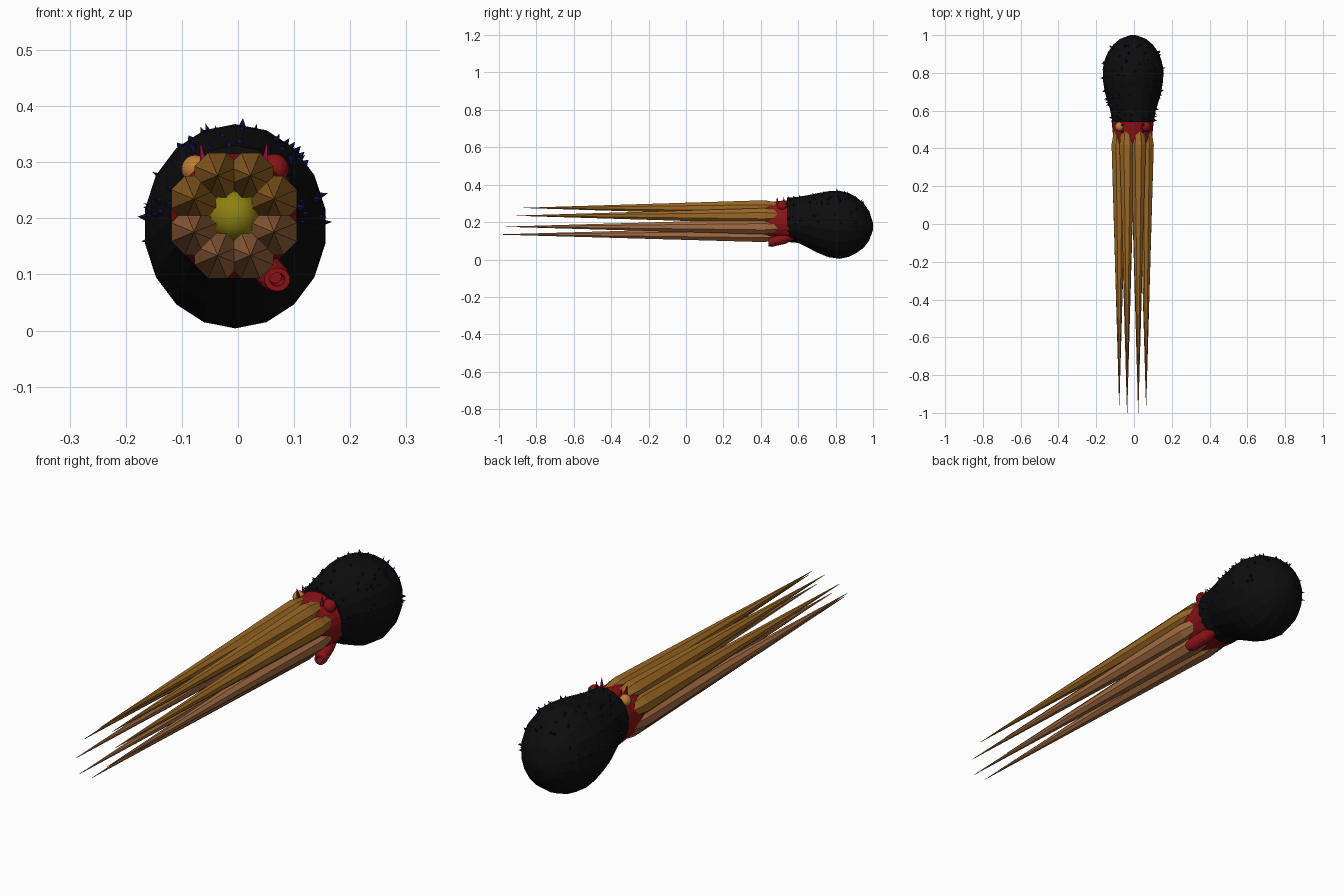
import bpy, bmesh, math, random
from mathutils import Vector

cube = bpy.data.objects.get("Cube")
if cube:
    bpy.data.objects.remove(cube, do_unlink=True)


def material(name, rgb):
    m = bpy.data.materials.new(name)
    m.use_nodes = True
    m.diffuse_color = (*rgb, 1)
    bsdf = m.node_tree.nodes["Principled BSDF"]
    bsdf.inputs["Base Color"].default_value = (*rgb, 1)
    return m


BLACK = material("black skin", (0.004, 0.004, 0.004))
NAVY = material("navy bristle", (0.006, 0.006, 0.06))
GOLD = material("golden brown", (0.33, 0.14, 0.018))
COPPER = material("copper brown", (0.37, 0.15, 0.055))
RED = material("deep red", (0.25, 0.006, 0.008))
CRIMSON = material("crimson", (0.28, 0.004, 0.04))
YELLOW = material("mouth yellow", (0.27, 0.22, 0.006))
ORANGE = material("eye orange", (0.5, 0.2, 0.035))

CX, CZ = -0.007, 0.205   # axis of the arm ring


def finish(name, bm, mat, smooth=False):
    bmesh.ops.recalc_face_normals(bm, faces=bm.faces)
    me = bpy.data.meshes.new(name)
    bm.to_mesh(me)
    bm.free()
    me.materials.append(mat)
    ob = bpy.data.objects.new(name, me)
    bpy.context.collection.objects.link(ob)
    if smooth:
        for p in me.polygons:
            p.use_smooth = True
    return ob


def loft(name, rings, sides, mat, smooth=False):
    """Skin a row of (x, y, z, x radius, z radius) rings, capped at both ends."""
    bm = bmesh.new()
    loops = []
    for x, y, z, rx, rz in rings:
        angles = [math.tau * (i + 0.5) / sides for i in range(sides)]
        loops.append([bm.verts.new((x + rx * math.cos(a), y, z + rz * math.sin(a)))
                      for a in angles])
    for a, b in zip(loops, loops[1:]):
        for i in range(sides):
            j = (i + 1) % sides
            bm.faces.new((a[i], a[j], b[j], b[i]))
    bm.faces.new(loops[0])
    bm.faces.new(loops[-1])
    return finish(name, bm, mat, smooth)


def ball(name, centre, radius, mat):
    bm = bmesh.new()
    bmesh.ops.create_uvsphere(bm, u_segments=20, v_segments=12, radius=radius)
    bmesh.ops.translate(bm, vec=centre, verts=bm.verts)
    return finish(name, bm, mat, True)


def add_spike(bm, base, direction, radius, height):
    d = Vector(direction).normalized()
    made = bmesh.ops.create_cone(bm, segments=4, cap_ends=True, radius1=radius,
                                 radius2=0, depth=height)["verts"]
    bmesh.ops.rotate(bm, verts=made, matrix=d.to_track_quat('Z', 'Y').to_matrix())
    bmesh.ops.translate(bm, verts=made, vec=Vector(base) + d * height * 0.4)


# Rounded body: y, half width, middle height, half height
profile = [(0.54, 0.112, 0.212, 0.118), (0.60, 0.122, 0.212, 0.123),
           (0.65, 0.138, 0.204, 0.140), (0.70, 0.152, 0.196, 0.158),
           (0.76, 0.162, 0.189, 0.176), (0.82, 0.163, 0.186, 0.182),
           (0.87, 0.152, 0.185, 0.171), (0.91, 0.135, 0.184, 0.150),
           (0.95, 0.106, 0.182, 0.119), (0.98, 0.070, 0.180, 0.078),
           (1.00, 0.015, 0.178, 0.018)]
loft("body", [(-0.005, y, z, rx, rz) for y, rx, z, rz in profile], 18, BLACK)

# Bristles scattered over the upper half of the body
random.seed(4)
bm = bmesh.new()
for k in range(90):
    (y0, rx0, z0, rz0), (y1, rx1, z1, rz1) = random.choice(
        list(zip(profile[:8], profile[1:9])))
    t = random.random()
    rx, rz = rx0 + (rx1 - rx0) * t, rz0 + (rz1 - rz0) * t
    a = math.radians(random.uniform(-10, 190))
    base = (-0.005 + rx * math.cos(a) * 0.985, y0 + (y1 - y0) * t,
            z0 + (z1 - z0) * t + rz * math.sin(a) * 0.985)
    slope = (rx0 - rx1) / (y1 - y0)
    add_spike(bm, base, (math.cos(a), slope, math.sin(a)),
              random.uniform(0.004, 0.008), random.uniform(0.008, 0.018))
finish("bristles", bm, NAVY)

# Collar joining the body to the arms
loft("collar", [(CX, y, CZ, r, r) for y, r in
                ((0.38, 0.085), (0.41, 0.098), (0.48, 0.106), (0.55, 0.113))], 24, RED)

# Eight tapered arms, the lower ones longer
for k in range(8):
    a = math.radians(22.5 + 45 * k)
    x, z = CX + 0.077 * math.cos(a), CZ + 0.077 * math.sin(a)
    tip = -1.0 + (z - 0.134) * 0.92
    loft(f"arm_{k + 1}", [(x, tip, z, 0.0008, 0.0008), (x, 0.42, z, 0.044, 0.044),
                          (x, 0.47, z, 0.035, 0.035), (x, 0.54, z, 0.02, 0.02)],
         8, GOLD if z > CZ else COPPER)

ball("mouth", (CX, 0.38, CZ), 0.045, YELLOW)

# Hollow siphon, low on the left
loft("siphon", [(0.035, 0.60, 0.135, 0.018, 0.018), (0.05, 0.53, 0.112, 0.028, 0.028),
                (0.066, 0.46, 0.094, 0.027, 0.026), (0.070, 0.44, 0.091, 0.023, 0.021),
                (0.070, 0.44, 0.091, 0.014, 0.012), (0.066, 0.48, 0.095, 0.012, 0.010)],
     14, RED, False)

# One bright eye on the right, one closed red eye on the left
ball("right_eye", (-0.076, 0.515, 0.288), 0.025, ORANGE)
ball("left_eye", (0.064, 0.515, 0.288), 0.027, RED)

# Small crimson horns beside the eyes
bm = bmesh.new()
for x in (-0.062, 0.048):
    for dy in (0.49, 0.525):
        add_spike(bm, (x, dy, 0.30), (x * 0.2, -0.01, 0.1), 0.009, 0.045)
finish("eye_horns", bm, CRIMSON)
